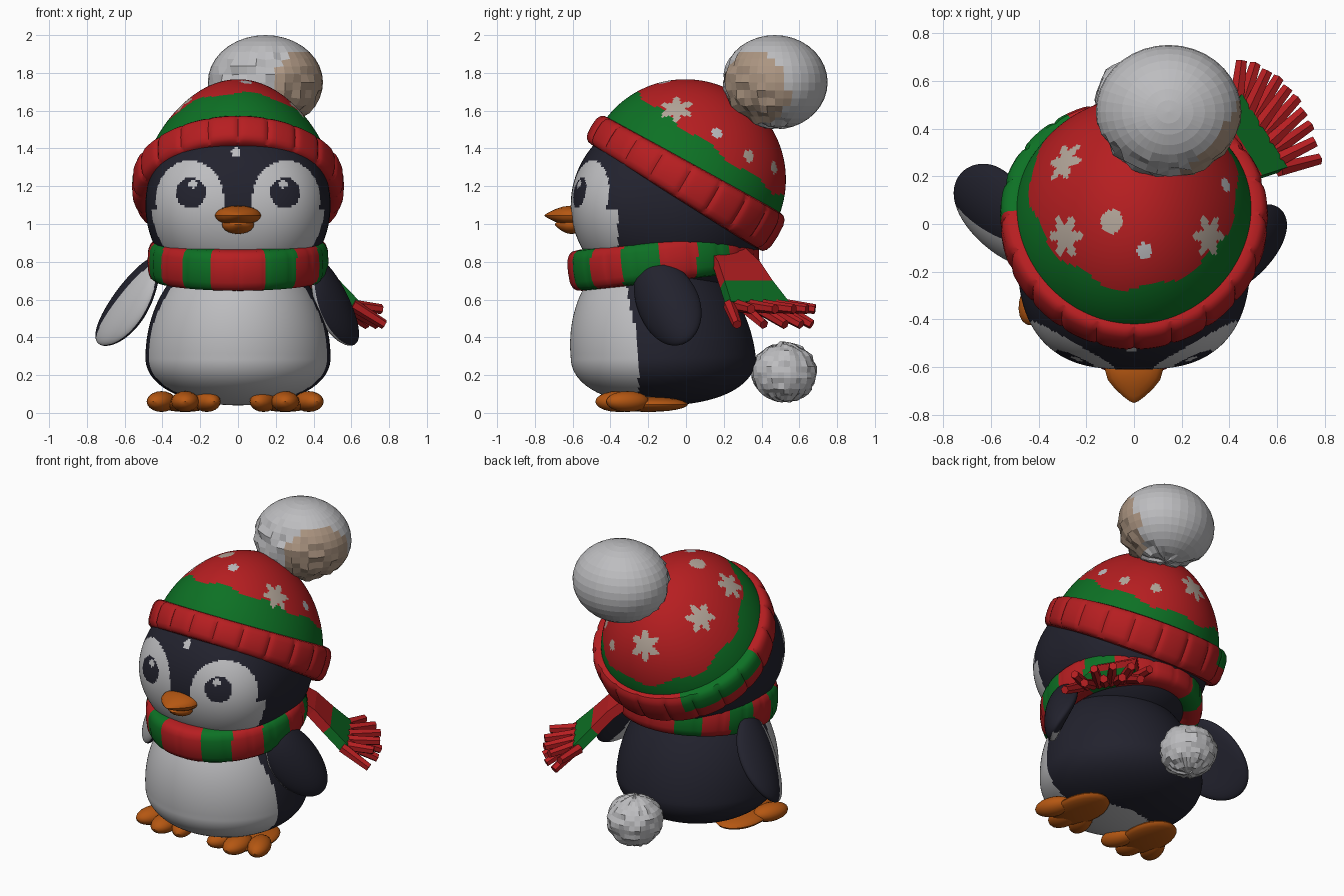
import bpy, bmesh
from math import sin, cos, pi, radians, atan2, degrees, copysign
from mathutils import Matrix, Vector, noise

cube = bpy.data.objects.get("Cube")
if cube:
    bpy.data.objects.remove(cube)

WHITE, TAN, SNOW, RED, GREEN, NAVY, ORANGE = range(7)
PALETTE = [("soft white", (0.51, 0.51, 0.525)), ("warm beige", (0.41, 0.3, 0.22)),
           ("snow beige", (0.45, 0.38, 0.32)),
           ("wool red", (0.47, 0.013, 0.015)), ("wool green", (0.004, 0.165, 0.018)),
           ("dark navy", (0.016, 0.016, 0.027)), ("beak orange", (0.46, 0.095, 0.006))]
MATS = []
for label, rgb in PALETTE:
    m = bpy.data.materials.new(label)
    m.use_nodes = True
    m.diffuse_color = (*rgb, 1)
    m.node_tree.nodes["Principled BSDF"].inputs["Base Color"].default_value = (*rgb, 1)
    MATS.append(m)


def finish(name, bm, color, smooth=True):
    """Colour is a palette index, or a rule taking face centre and normal."""
    bmesh.ops.recalc_face_normals(bm, faces=bm.faces)
    bm.normal_update()
    used = {}
    for f in bm.faces:
        c = color(f.calc_center_median(), f.normal) if callable(color) else color
        f.material_index = used.setdefault(c, len(used))
    mesh = bpy.data.meshes.new(name)
    bm.to_mesh(mesh)
    bm.free()
    for c in used:
        mesh.materials.append(MATS[c])
    if smooth:
        mesh.shade_smooth()
        mesh.set_sharp_from_angle(angle=radians(35))
    obj = bpy.data.objects.new(name, mesh)
    bpy.context.collection.objects.link(obj)
    return obj


def ball(name, center, radii, color, segs=24, warp=None, rot=None, smooth=True):
    bm = bmesh.new()
    bmesh.ops.create_uvsphere(bm, u_segments=segs, v_segments=segs // 2, radius=1)
    if warp:
        for v in bm.verts:
            v.co = warp(v.co.copy())
    mat = Matrix.Translation(center) @ (rot or Matrix()) @ Matrix.Diagonal((*radii, 1))
    bm.transform(mat)
    return finish(name, bm, color, smooth)


def ring(name, major, section, mat, color, segs, ribs, depth, grow=0, egg=0):
    """Ribbed band: a rounded box swept round an oval; angle 0 is the front."""
    bm = bmesh.new()
    rows = []
    for i in range(segs):
        a = 2 * pi * i / segs
        puff = 1 - depth * (1 - abs(sin(ribs * a / 2))) ** 4
        tall = 1 + grow * (1 - cos(a)) / 2
        row = []
        for j in range(16):
            b = 2 * pi * j / 16
            cb, sb = (copysign(abs(t) ** 0.65, t) for t in (cos(b), sin(b)))
            r, h = section[0] * cb * puff, section[1] * sb * tall
            row.append(bm.verts.new(mat @ Vector(((major[0] + r) * sin(a) * (1 - egg * cos(a)),
                                                  -(major[1] + r) * cos(a), h))))
        rows.append(row)
    for i in range(segs):
        for j in range(16):
            p, q, k = rows[i], rows[(i + 1) % segs], (j + 1) % 16
            bm.faces.new((p[j], q[j], q[k], p[k]))
    return finish(name, bm, color)


# Body with white belly
def body_warp(v):
    if v.z < 0:
        k = 1 + 0.08 * v.z * v.z
        return Vector((v.x * k, v.y * k, v.z * 0.25))
    return Vector((v.x, v.y - 0.12 * v.z, v.z * 0.6))


def belly(c, n):
    edge = -0.25 - 0.2 * max(0, c.z - 0.35) + 4 * max(0, 0.1 - c.z)
    return WHITE if c.y < edge and (c.z > 0.08 or abs(c.x) < 0.2) else NAVY


ball("body", (0, -0.12, 0.29), (0.49, 0.49, 1), belly, 160, body_warp)


# Head with full cheeks, face mask and eyes
def head_warp(v):
    cheek = 1 + 0.1 * sin(2 * atan2(v.y, v.x)) ** 2 * (v.y < 0) * (1 - v.z * v.z)
    return Vector((v.x * cheek, v.y * cheek, v.z))


def face(c, n):
    x = abs(c.x)
    if c.y > -0.2:
        return NAVY
    if Vector((x - 0.24, c.z - 1.21)).length < 0.02:
        return WHITE
    if ((x - 0.25) / 0.08) ** 2 + ((c.z - 1.165) / 0.08) ** 2 < 1:
        return NAVY
    if ((x - 0.255) / 0.18) ** 2 + ((c.z - 1.13) / 0.205) ** 2 < 1:
        return WHITE
    if c.z < 1.07 and c.y < -0.36:
        return WHITE
    return WHITE if Vector((c.x + 0.01, c.z - 1.38)).length < 0.025 else NAVY


ball("head", (0, -0.08, 1.1), (0.49, 0.53, 0.5), face, 256, head_warp)


# Beak
def point(v):
    k = 1 - 0.6 * max(0, -v.y) ** 2
    return Vector((v.x * k, v.y, v.z * k))


ball("upper_beak", (0, -0.61, 1.045), (0.122, 0.14, 0.052), ORANGE, 20, point)
ball("lower_beak", (0, -0.61, 0.997), (0.085, 0.085, 0.05), ORANGE, 20, point)

# Knitted hat
HAT = Vector((0, 0, 1.24))
TILT = Matrix.Rotation(radians(-30.5), 4, 'X')
AXIS = TILT @ Vector((0, 0, 1))
FLAKES = [((0.31, -0.05, 1.6), 0.1), ((-0.28, -0.05, 1.62), 0.1),
          ((-0.31, 0.28, 1.56), 0.1), ((-0.05, 0.5, 1.38), 0.1)]
SPOTS = [((-0.09, 0.01, 1.73), 0.05, SNOW), ((0.04, -0.1, 1.7), 0.033, WHITE),
         ((0.42, 0.18, 1.5), 0.033, WHITE), ((0.38, 0.36, 1.37), 0.035, SNOW),
         ((0.22, 0.47, 1.3), 0.035, SNOW)]


def hat_angle(c):
    p = TILT.inverted() @ (c - HAT)
    return atan2(p.x, -p.y)


def offset(d, pos):
    """Flat coordinates of direction d around a spot on the dome."""
    axis = (Vector(pos) - HAT).normalized()
    side = axis.cross(Vector((0, 1, 0))).normalized()
    if d.dot(axis) < 0.5:
        return Vector((9, 9))
    return Vector((d.dot(side), d.dot(axis.cross(side)))) * 0.53


def knit(c, n):
    d = (c - HAT).normalized()
    for pos, size in FLAKES:
        off = offset(d, pos)
        if off.length < size * (0.5 + 0.5 * abs(cos(3 * atan2(off.y, off.x))) ** 1.5):
            return SNOW
    for pos, size, color in SPOTS:
        if offset(d, pos).length < size:
            return color
    a = hat_angle(c)
    edge = 0.215 + 0.04 * cos(a) + 0.015 * sin(9 * a)
    return GREEN if (c - HAT).dot(AXIS) < edge else RED


def cuff(c, n):
    flap = -150 < degrees(hat_angle(c)) < -92 and (c - HAT).dot(AXIS) > 0
    return GREEN if flap else RED


def dome_warp(v):
    narrow = (1 - 0.17 * max(0, v.z)) * (1 + 0.06 * v.y)
    return Vector((v.x * narrow, v.y, max(v.z, -0.08)))


ball("hat_dome", HAT, (0.51, 0.53, 0.525), knit, 224, dome_warp, TILT)
ring("hat_brim", (0.495, 0.51), (0.065, 0.085), Matrix.Translation(HAT - AXIS * 0.015) @ TILT,
     cuff, 220, 20, 0.2, 0.35, 0.07)


# Bobbles on the hat and tail
def rough(v):
    return v * (0.97 + noise.cell(v * 7) * 0.05)


def half_rough(v):
    return rough(v) if v.y + 0.6 * v.z < -0.3 else v


def patch(c, n):
    d = c - Vector((0.145, 0.47, 1.75))
    return TAN if d.normalized().dot(Vector((0.8, -0.55, -0.22))) > 0.67 else WHITE


ball("hat_bobble", (0.145, 0.47, 1.75), (0.305, 0.28, 0.25), patch, 36, half_rough, smooth=False)
ball("tail_bobble", (0.01, 0.52, 0.215), (0.178, 0.178, 0.162), WHITE, 32, rough, smooth=False)


# Striped scarf, red where it meets at the back
def stripes(c, n):
    a = degrees(atan2(c.x / 0.4, -(c.y + 0.12) / 0.43))
    step, last = (23.2, 6) if a > 0 else (20.25, 8)
    return GREEN if min(int((abs(a) - 18) // step + 1), last) % 2 else RED


ring("scarf", (0.40, 0.43), (0.08, 0.11),
     Matrix.Translation((0, -0.12, 0.805)) @ Matrix.Rotation(radians(6.6), 4, 'X'), stripes, 180, 20, 0.06)

ACROSS = Vector((0.53, -0.85, 0))
bm = bmesh.new()
pairs = []
for mid, half in (((0.27, 0.2, 0.86), 0.11), ((0.36, 0.27, 0.78), 0.13),
                  ((0.44, 0.32, 0.68), 0.15), ((0.53, 0.38, 0.57), 0.18)):
    pairs.append([bm.verts.new(Vector(mid) + ACROSS * half * s) for s in (-1, 1)])
for p, q in zip(pairs, pairs[1:]):
    bm.faces.new((p[0], p[1], q[1], q[0]))
tail = finish("scarf_end", bm, lambda c, n: RED if c.z > 0.7 else GREEN, False)
thick = tail.modifiers.new("thickness", 'SOLIDIFY')
thick.thickness = 0.06
thick.offset = 0

# Scarf fringe fanning outward
bm = bmesh.new()
for i in range(10):
    t = i / 4.5 - 1
    start = Vector((0.52, 0.375, 0.57)) + ACROSS * 0.17 * t
    bulge = 1 - t * t
    run = Vector((0.09 + 0.07 * t + 0.05 * bulge, 0.1 - 0.06 * t + 0.07 * bulge, -0.02 - 0.08 * (i % 2)))
    mat = Matrix.Translation(start + run * 0.5) @ run.to_track_quat('Z', 'Y').to_matrix().to_4x4()
    bmesh.ops.create_cone(bm, cap_ends=True, segments=6, radius1=0.034, radius2=0.026,
                          depth=run.length * 1.05, matrix=mat)
finish("scarf_fringe", bm, RED, False)


# Wings, pale on the inner front
def wing(name, top, tip, out, half_width, pale):
    top, tip = Vector(top), Vector(tip)
    long = (tip - top).normalized()
    wide = long.cross(Vector(out)).normalized()
    out = wide.cross(long)
    if wide.y > 0:
        wide = -wide
    mid = (top + tip) / 2
    rot = Matrix((wide, out, long)).transposed().to_4x4()

    def inner(c, n):
        return WHITE if n.dot(out) < pale and (c - mid).dot(wide) > 0.03 else NAVY

    def bend(v):
        return Vector((v.x, v.y + 0.7 * (0.4 - v.x * v.x), v.z))
    ball(name, mid, (half_width, 0.065, (tip - top).length / 2 + 0.02), inner, 80, bend, rot)


wing("left_wing", (0.40, -0.2, 0.78), (0.6, 0.0, 0.385), (0.85, -0.35, 0.35), 0.165, 0.1)
wing("right_wing", (-0.42, -0.06, 0.78), (-0.72, 0.13, 0.39), (-0.75, -0.35, 0.55), 0.21, -0.1)

# Feet with three toes each
for side, x in (("left", 0.25), ("right", -0.28)):
    s = 1 if x > 0 else -1
    ball(side + "_foot", (x, -0.2, 0.045), (0.14, 0.21, 0.04), ORANGE, 24)
    for toe, (dx, y, r) in enumerate(((-0.115, -0.34, 0.065), (0, -0.36, 0.075), (0.125, -0.31, 0.07))):
        turn = Matrix.Rotation(s * dx * 3, 4, 'Z')
        ball(f"{side}_toe_{toe + 1}", (x + s * dx, y, 0.06), (r, 0.12, 0.055), ORANGE, 20, None, turn)
